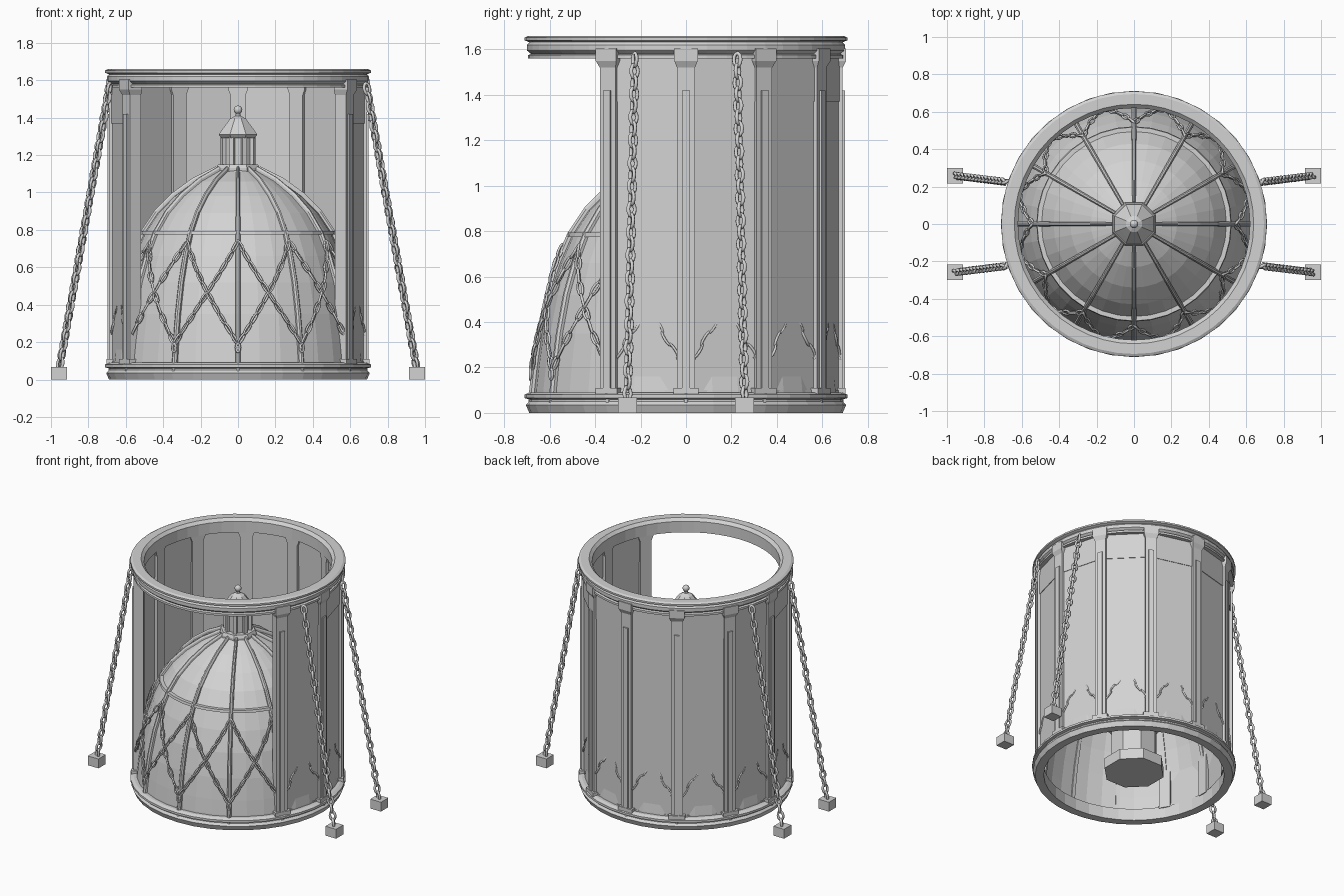
import bpy, bmesh
from math import sin, cos, pi, radians
from mathutils import Vector, Matrix

cube = bpy.data.objects.get("Cube")
if cube:
    bpy.data.objects.remove(cube, do_unlink=True)

stone = bpy.data.materials.new("pale grey stone")
stone.use_nodes = True
GREY = (0.65, 0.65, 0.65, 1)
stone.diffuse_color = GREY
stone.node_tree.nodes["Principled BSDF"].inputs["Base Color"].default_value = GREY


def finish(name, bm, smooth=False):
    bmesh.ops.recalc_face_normals(bm, faces=bm.faces)
    mesh = bpy.data.meshes.new(name)
    bm.to_mesh(mesh)
    bm.free()
    mesh.materials.append(stone)
    obj = bpy.data.objects.new(name, mesh)
    bpy.context.collection.objects.link(obj)
    if smooth:
        for p in mesh.polygons:
            p.use_smooth = True
    return obj


def polar(r, deg, z):
    a = radians(deg)
    return Vector((r * cos(a), r * sin(a), z))


def lathe(bm, profile, sides, closed=False, offset=0):
    """Revolve (radius, height) points around z."""
    rings = [[bm.verts.new(polar(r, offset + 360 * i / sides, z)) for i in range(sides)]
             for r, z in profile]
    pairs = list(zip(rings, rings[1:]))
    if closed:
        pairs.append((rings[-1], rings[0]))
    for a, b in pairs:
        for i in range(sides):
            j = (i + 1) % sides
            bm.faces.new((a[i], a[j], b[j], b[i]))
    if not closed:
        bm.faces.new(rings[0])
        bm.faces.new(rings[-1])
    return rings


def sweep(bm, sections, closed=False):
    """Bridge a list of equal cross-sections."""
    loops = [[bm.verts.new(p) for p in s] for s in sections]
    n = len(loops[0])
    pairs = list(zip(loops, loops[1:]))
    if closed:
        pairs.append((loops[-1], loops[0]))
    else:
        bm.faces.new(loops[0])
        bm.faces.new(loops[-1])
    for a, b in pairs:
        for i in range(n):
            j = (i + 1) % n
            bm.faces.new((a[i], a[j], b[j], b[i]))


def radial_block(bm, deg, r0, r1, levels):
    """Upright block facing outward; levels are (half width, height, extra depth)."""
    rot = Matrix.Rotation(radians(deg), 3, 'Z')
    sweep(bm, [[rot @ Vector(p) for p in ((r0, -w, z), (r1 + e, -w, z), (r1 + e, w, z), (r0, w, z))]
               for w, z, e in levels])


def link(bm, centre, along, side, length, width, wire):
    """One oval chain link lying in the plane of along and side."""
    along = along.normalized()
    normal = along.cross(side).normalized()
    side = normal.cross(along)
    sections = []
    for i in range(12):
        t = 2 * pi * i / 12
        out = along * cos(t) + side * sin(t)
        p = centre + along * cos(t) * (length / 2 - wire) + side * sin(t) * (width / 2 - wire)
        sections.append([p + wire * (out * cos(u) + normal * sin(u))
                         for u in (k * 2 * pi / 5 for k in range(5))])
    sweep(bm, sections, closed=True)


def chain(bm, path, length, width, wire):
    """Links along evenly spaced points, each turned a quarter from the last."""
    for i, (a, b) in enumerate(zip(path, path[1:])):
        d = b - a
        out = Vector((a.x, a.y, 0)).normalized()
        across = d.cross(out).normalized()
        up = across.cross(d).normalized()
        s = (across + up) if i % 2 else (across - up)
        link(bm, (a + b) / 2, d, s, length, width, wire)


# Ribbed dome shell
DOME = [(0.672, 0.04), (0.668, 0.1), (0.657, 0.2), (0.636, 0.35), (0.6, 0.52), (0.555, 0.66),
        (0.503, 0.78), (0.43, 0.89), (0.34, 0.98), (0.23, 1.06), (0.11, 1.12)]


def dome_radius(z):
    for (r0, z0), (r1, z1) in zip(DOME, DOME[1:]):
        if z <= z1:
            return r0 + (r1 - r0) * (z - z0) / (z1 - z0)
    return DOME[-1][0]


bm = bmesh.new()
lathe(bm, DOME, 36)
bmesh.ops.delete(bm, geom=[f for f in bm.faces if len(f.verts) > 4], context='FACES')
finish("dome_shell", bm)

# Twelve ribs
bm = bmesh.new()
for k in range(12):
    rot = Matrix.Rotation(radians(30 * k), 3, 'Z')
    sections = []
    for i, (r, z) in enumerate(DOME):
        lo, hi = DOME[max(i - 1, 0)], DOME[min(i + 1, len(DOME) - 1)]
        n = Vector((hi[1] - lo[1], 0, lo[0] - hi[0])).normalized()
        w = 0.008 + 0.009 * r
        p = Vector((r, 0, z))
        y = Vector((0, w, 0))
        sections.append([rot @ q for q in (p - n * 0.01 - y, p + n * 0.012 - y, p + n * 0.022 - y * 0.4,
                                           p + n * 0.022 + y * 0.4, p + n * 0.012 + y, p - n * 0.01 + y)])
    sweep(bm, sections)
finish("dome_ribs", bm)

bm = bmesh.new()
lathe(bm, [(0.49, 0.775), (0.522, 0.775), (0.518, 0.793), (0.49, 0.793)], 36, closed=True)
finish("dome_band", bm)

# Crossed chains draped between the ribs
bm = bmesh.new()
STEPS = 10
for k in range(12):
    for turn in (-30, 30):
        path = []
        for i in range(STEPS + 1):
            t = i / STEPS
            z = 0.19 + 0.55 * t
            path.append(polar(dome_radius(z) + 0.022, 30 * k + turn * t, z))
        chain(bm, path, 0.085, 0.034, 0.0065)
    # hanging ring at the foot of each rib
    foot = polar(0.685, 30 * k, 0.17)
    link(bm, foot, Vector((0, 0, 1)), polar(1, 30 * k + 90, 0), 0.06, 0.035, 0.007)
finish("dome_chains", bm, True)

# Lantern on the dome
bm = bmesh.new()
lathe(bm, [(0.125, 1.1), (0.125, 1.13), (0.115, 1.15), (0.078, 1.15), (0.078, 1.29),
           (0.095, 1.29), (0.112, 1.31), (0.085, 1.345), (0.045, 1.395), (0.016, 1.41),
           (0.012, 1.43)], 8, offset=22.5)
for k in range(8):
    radial_block(bm, 45 * k + 22.5, 0.07, 0.095, [(0.012, 1.15, 0), (0.012, 1.3, 0)])
finish("lantern", bm)
bm = bmesh.new()
bmesh.ops.create_uvsphere(bm, u_segments=12, v_segments=8, radius=0.023,
                          matrix=Matrix.Translation((0, 0, 1.442)))
finish("lantern_finial", bm, True)

# Pedestal inside the dome
bm = bmesh.new()
lathe(bm, [(0.215, 0.02), (0.215, 0.1), (0.165, 0.12), (0.165, 0.36), (0.2, 0.4)], 8, offset=22.5)
finish("inner_pedestal", bm)

# Base ring and top ring
bm = bmesh.new()
lathe(bm, [(0.63, 0), (0.69, 0), (0.705, 0.035), (0.69, 0.05), (0.69, 0.06), (0.712, 0.065),
           (0.712, 0.08), (0.69, 0.09), (0.63, 0.09)], 36, closed=True)
finish("base_ring", bm)
bm = bmesh.new()
lathe(bm, [(0.62, 1.56), (0.695, 1.56), (0.695, 1.575), (0.682, 1.58), (0.7, 1.595), (0.7, 1.62),
           (0.69, 1.632), (0.71, 1.64), (0.71, 1.652), (0.695, 1.66), (0.64, 1.66), (0.62, 1.64)],
      48, closed=True)
finish("top_ring", bm)

# Flat wall panels around the sides and back, open at the front
bm = bmesh.new()
plates = bmesh.new()
for k in range(-1, 7):
    a, b = 30 * k, 30 * (k + 1)

    def panel(target, r0, r1, z0, z1):
        sweep(target, [[polar(r0, a, z), polar(r1, a, z), polar(r1, b, z), polar(r0, b, z)]
                       for z in (z0, z1)])
    panel(bm, 0.655, 0.682, 0.08, 1.57)
    panel(plates, 0.651, 0.686, 1.37, 1.565)
    panel(plates, 0.651, 0.685, 0.09, 0.1)
finish("wall_panels", bm)
finish("upper_wall_plates", plates)

# Pilasters with plinth, capital and raised strip
bm = bmesh.new()
for k in range(-1, 8):
    deg = 30 * k
    radial_block(bm, deg, 0.622, 0.69, [(0.04, 0.08, 0), (0.04, 1.57, 0)])
    radial_block(bm, deg, 0.64, 0.702, [(0.055, 0.08, 0), (0.055, 0.11, 0)])
    radial_block(bm, deg, 0.622, 0.69, [(0.04, 1.52, 0), (0.052, 1.55, 0.015), (0.052, 1.605, 0.015)])
    radial_block(bm, deg, 0.68, 0.699, [(0.018, 0.1, 0), (0.018, 1.42, 0)])
finish("pilasters", bm)

# Four anchor blocks and their stay chains
blocks = bmesh.new()
stays = bmesh.new()
for sx in (-1, 1):
    for sy in (-1, 1):
        sections = [[Vector((sx * 0.957 + dx * 0.043, sy * 0.258 + dy * 0.042, z))
                     for dx, dy in ((-1, -1), (1, -1), (1, 1), (-1, 1))] for z in (0, 0.068)]
        sweep(blocks, sections)
        foot = Vector((sx * 0.955, sy * 0.258, 0.06))
        head = Vector((sx * 0.685, sy * 0.225, 1.58))
        chain(stays, [foot.lerp(head, i / 30) for i in range(31)], 0.077, 0.052, 0.009)
finish("anchor_blocks", blocks)
finish("stay_chains", stays, True)
